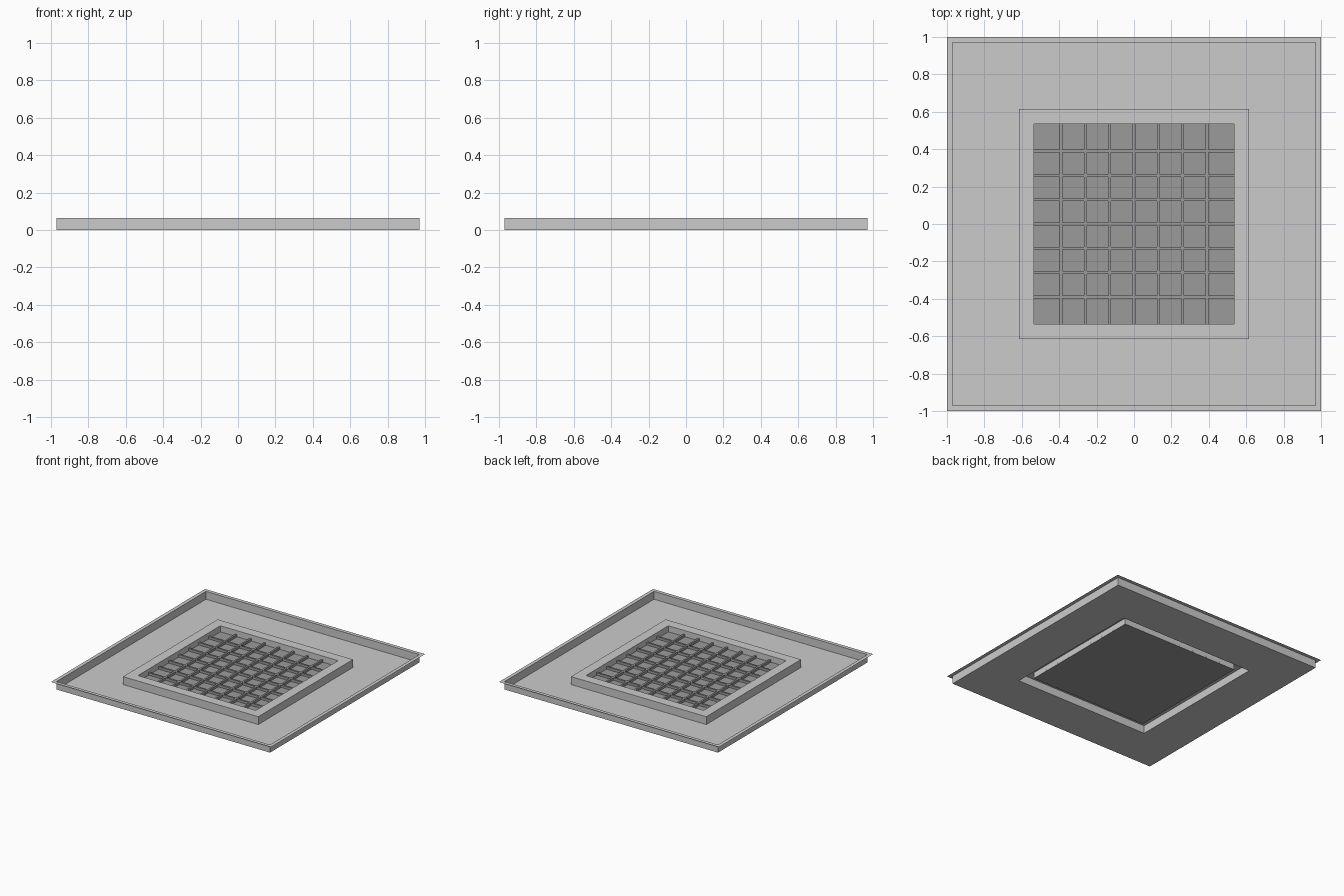
import bpy
import bmesh

cube = bpy.data.objects.get("Cube")
if cube:
    bpy.data.objects.remove(cube, do_unlink=True)


def make_material(name, value):
    mat = bpy.data.materials.new(name)
    mat.use_nodes = True
    colour = (value, value, value, 1.0)
    mat.diffuse_color = colour
    node = next(n for n in mat.node_tree.nodes if n.type == 'BSDF_PRINCIPLED')
    node.inputs["Base Color"].default_value = colour
    return mat


light_grey = make_material("light grey metal", 0.60)
mid_grey = make_material("mid grey grille", 0.33)


def make_object(name, bm, mat):
    mesh = bpy.data.meshes.new(name)
    bm.to_mesh(mesh)
    bm.free()
    mesh.materials.append(mat)
    obj = bpy.data.objects.new(name, mesh)
    bpy.context.collection.objects.link(obj)
    return obj


def square_ring(bm, half, z):
    return [bm.verts.new((sx * half, sy * half, z))
            for sx, sy in ((-1, -1), (1, -1), (1, 1), (-1, 1))]


def square_loft(name, profile, mat):
    """Folded sheet: square rings joined from the outside inwards."""
    bm = bmesh.new()
    rings = [square_ring(bm, half, z) for half, z in profile]
    for outer, inner in zip(rings, rings[1:]):
        for i in range(4):
            j = (i + 1) % 4
            bm.faces.new((outer[i], outer[j], inner[j], inner[i]))
    return make_object(name, bm, mat)


RIM, FRAME, CORE = 0.97, 0.615, 0.535
TOP, BASE = 0.065, 0.015

# Folded sheet: outer lip, tray wall, floor, raised frame and inner wall
square_loft("tray_sheet",
            [(1.0, TOP), (RIM, TOP), (RIM, 0), (FRAME, 0),
             (FRAME, TOP), (CORE, TOP), (CORE, BASE)], light_grey)

# Plate that closes the grille opening
bm = bmesh.new()
bm.faces.new(square_ring(bm, CORE, BASE))
make_object("grille_plate", bm, mid_grey)


# Crossed grille bars, seven each way
def add_bar(name, x, y, size_x, size_y):
    bm = bmesh.new()
    bmesh.ops.create_cube(bm, size=1)
    height = 0.02
    bmesh.ops.scale(bm, vec=(size_x, size_y, height), verts=bm.verts)
    bmesh.ops.translate(bm, vec=(x, y, BASE + height / 2), verts=bm.verts)
    make_object(name, bm, mid_grey)


for i in range(7):
    offset = (i - 3) * 0.13
    add_bar(f"grille_bar_lengthwise_{i + 1}", offset, 0, 0.015, 2 * CORE)
    add_bar(f"grille_bar_crosswise_{i + 1}", 0, offset, 2 * CORE, 0.015)
